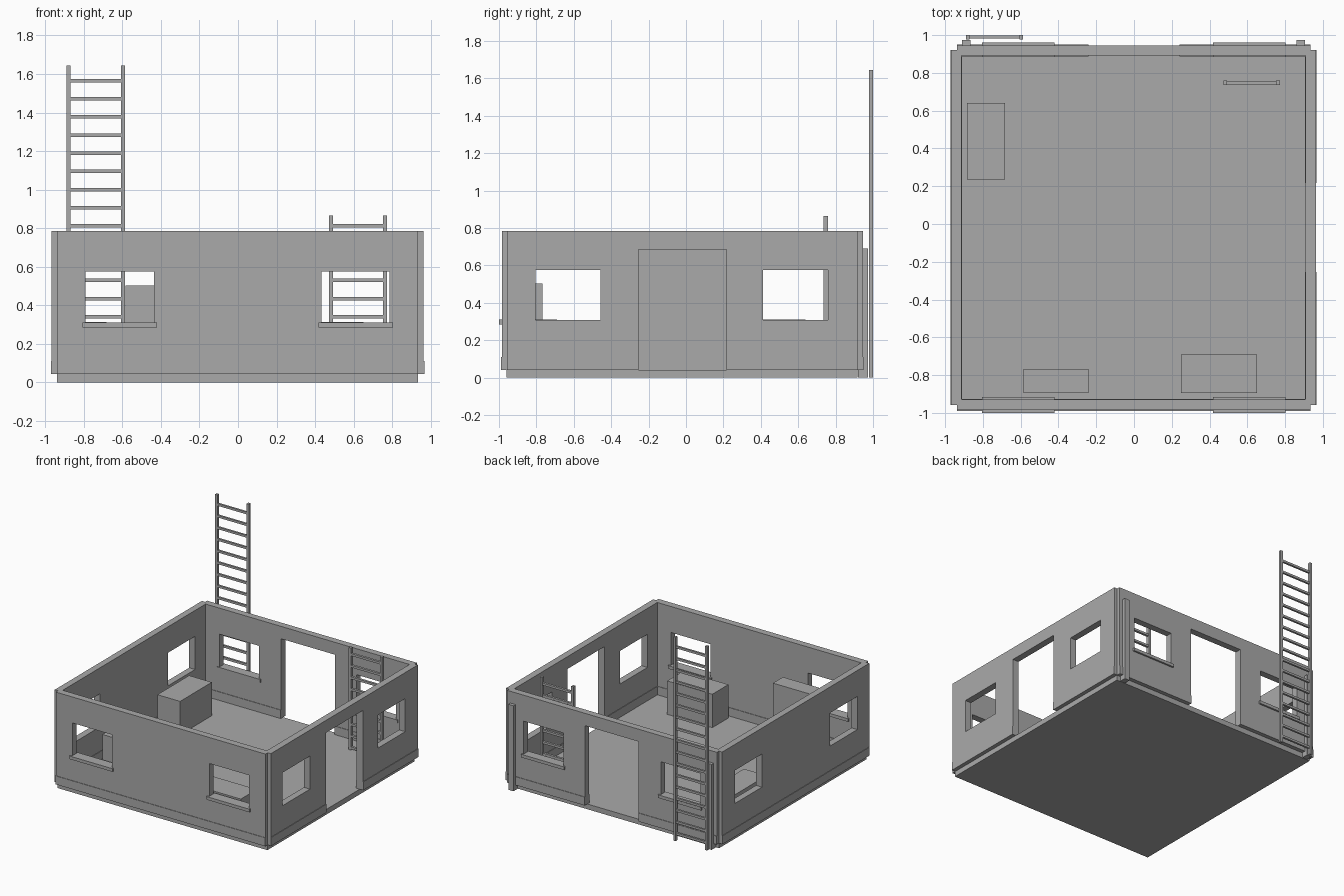
import bpy
import bmesh
from mathutils import Matrix, Vector

cube = bpy.data.objects.get("Cube")
if cube:
    bpy.data.objects.remove(cube, do_unlink=True)

# One plain grey for the whole building
grey = bpy.data.materials.new("plain grey")
grey.use_nodes = True
COLOR = (0.4, 0.4, 0.4, 1)
grey.diffuse_color = COLOR
grey.node_tree.nodes["Principled BSDF"].inputs["Base Color"].default_value = COLOR


def boxes(name, spans):
    """One object made of boxes, each given as x, y and z ranges."""
    bm = bmesh.new()
    for span in spans:
        low, high = Vector([r[0] for r in span]), Vector([r[1] for r in span])
        place = Matrix.Translation((low + high) / 2) @ Matrix.Diagonal((high - low).to_4d())
        bmesh.ops.create_cube(bm, size=1, matrix=place)
    mesh = bpy.data.meshes.new(name)
    bm.to_mesh(mesh)
    bm.free()
    mesh.materials.append(grey)
    obj = bpy.data.objects.new(name, mesh)
    bpy.context.collection.objects.link(obj)
    return obj


def cut(obj, spans):
    """Cut box openings and bake the result."""
    cutter = boxes("opening_cutter", spans)
    cutter.hide_render = True
    mod = obj.modifiers.new("openings", "BOOLEAN")
    mod.operation, mod.solver, mod.object = "DIFFERENCE", "EXACT", cutter
    graph = bpy.context.evaluated_depsgraph_get()
    baked = bpy.data.meshes.new_from_object(obj.evaluated_get(graph))
    obj.modifiers.clear()
    obj.data = baked
    bpy.data.objects.remove(cutter, do_unlink=True)


def grow(r, d):
    return (r[0] - d, r[1] + d)


FLOOR, TOP, SKIRT = 0.042, 0.785, 0.11
WINDOW_Z, DOOR_Z = (0.308, 0.575), (FLOOR - 0.02, 0.685)
X_WINDOWS = [(-0.79, -0.437), (0.433, 0.787)]
Y_WINDOWS = [(-0.805, -0.457), (0.412, 0.758)]
LONG_X, LONG_Y = (-0.938, 0.935), (-0.957, 0.92)

# Floor slab
boxes("floor_slab", [(LONG_X, (-0.96, 0.917), (0, FLOOR))])


# Walls with windows, optional door and a slim skirting around the foot
def wall(name, along_x, length, thick, windows, door=None):
    def span(run, depth, z):
        return (run, depth, z) if along_x else (depth, run, z)

    through = grow(thick, 0.1)
    openings = [span(w, through, WINDOW_Z) for w in windows]
    panel = boxes(name, [span(length, thick, (FLOOR, TOP))])
    skirt = boxes(name + "_skirting", [span(length, grow(thick, 0.004), (FLOOR, SKIRT))])
    if door:
        doorway = span(door, through, DOOR_Z)
        openings.append(doorway)
        cut(skirt, [doorway])
    cut(panel, openings)


wall("front_wall", True, LONG_X, (-0.985, -0.93), X_WINDOWS)
wall("back_wall", True, LONG_X, (0.892, 0.946), X_WINDOWS, (-0.24, 0.24))
wall("right_wall", False, LONG_Y, (-0.967, -0.914), Y_WINDOWS)
wall("left_wall", False, LONG_Y, (0.908, 0.963), Y_WINDOWS, (-0.255, 0.217))

# Window sills on the front and back walls
for side, depth in (("front", (-1.0, -0.915)), ("back", (0.885, 0.96))):
    for label, w in zip(("right", "left"), X_WINDOWS):
        boxes(f"{side}_{label}_sill", [(grow(w, 0.016), depth, (0.285, 0.31))])

# Drain posts on the back wall, each with a foot
for label, x in (("right", (-0.91, -0.865)), ("left", (0.86, 0.905))):
    boxes(f"{label}_drain_post", [(x, (0.94, 0.973), (0, 0.69)),
                                  (x, (0.92, 0.973), (0, FLOOR))])


# Ladders: two rails and evenly spaced rungs
def ladder(name, x, y, z, rungs):
    rail = 0.02
    parts = [((x[0], x[0] + rail), y, z), ((x[1] - rail, x[1]), y, z)]
    inset = grow(y, -0.003)
    for i in range(rungs):
        mid = 0.058 + 0.0942 * i
        parts.append(((x[0] + rail, x[1] - rail), inset, (mid - 0.009, mid + 0.009)))
    boxes(name, parts)


ladder("outside_ladder", (-0.89, -0.587), (0.978, 1.0), (0, 1.645), 17)
ladder("inside_ladder", (0.473, 0.772), (0.735, 0.76), (FLOOR, 0.865), 9)

# Storage boxes on the floor
boxes("side_crate", [((-0.885, -0.682), (0.235, 0.64), (FLOOR, 0.312))])
boxes("front_cabinet", [((-0.585, -0.24), (-0.895, -0.767), (FLOOR, 0.503))])
boxes("front_crate", [((0.248, 0.652), (-0.895, -0.69), (FLOOR, 0.312))])
